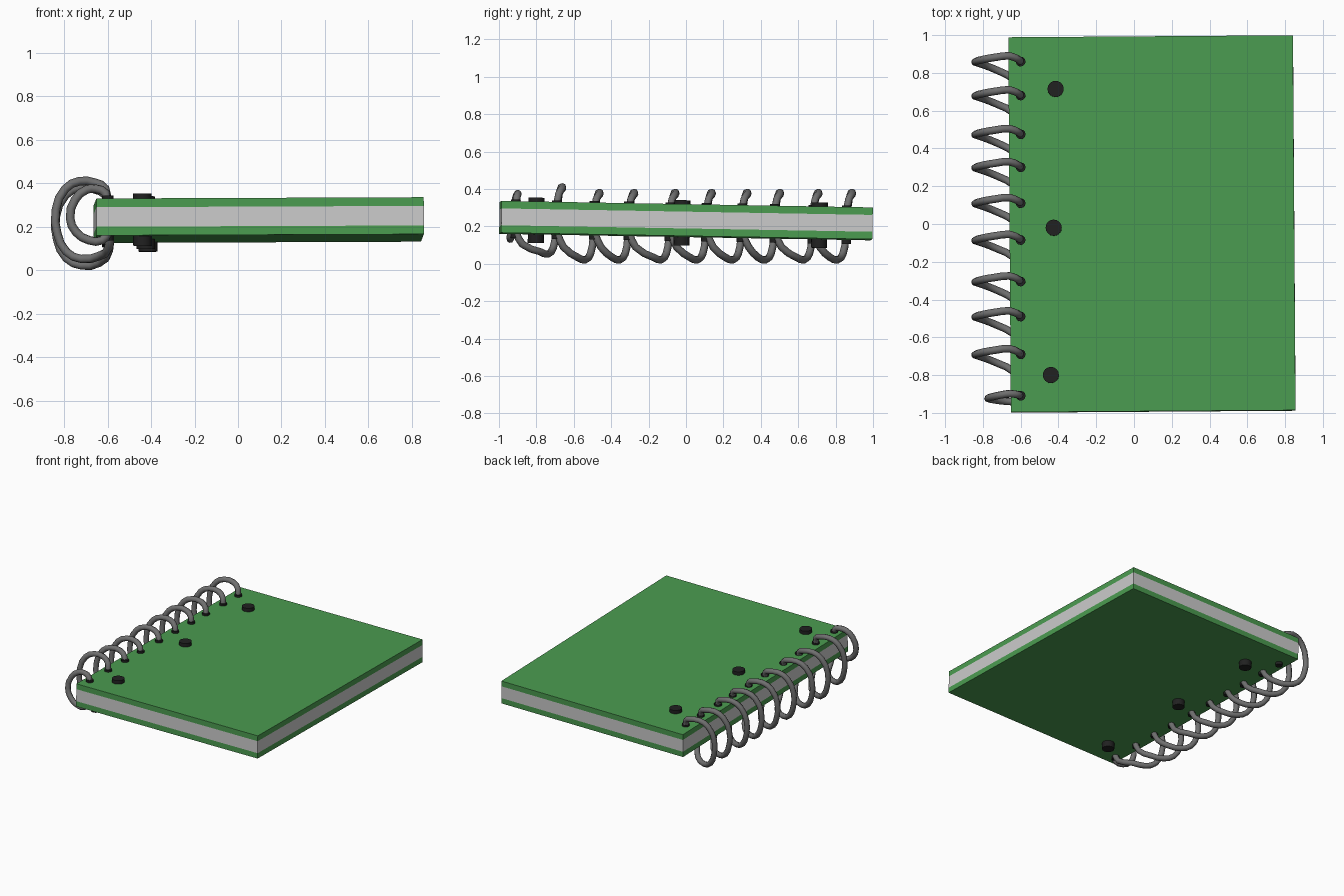
import bpy
import math
from mathutils import Matrix, Vector, Euler

if "Cube" in bpy.data.objects:
    bpy.data.objects.remove(bpy.data.objects["Cube"])


def material(name, rgb):
    m = bpy.data.materials.new(name)
    m.diffuse_color = (*rgb, 1)
    m.use_nodes = True
    m.node_tree.nodes["Principled BSDF"].inputs["Base Color"].default_value = m.diffuse_color
    return m


green = material("green_cover", (0.07, 0.33, 0.08))
black = material("black", (0.015, 0.015, 0.015))
steel = material("dark_steel", (0.16, 0.16, 0.16))

# Slightly tilted frame shared by the book parts
book = Matrix.Translation((0.095, 0, 0.231)) @ Euler((-0.0175, -0.004, 0.007)).to_matrix().to_4x4()
W, L, T, COVER = 1.507, 1.985, 0.17, 0.04


def slab(name, z, thickness, mat=None):
    bpy.ops.mesh.primitive_cube_add(size=1)
    ob = bpy.context.object
    ob.name = name
    ob.data.transform(Matrix.Diagonal((W, L, thickness, 1)))
    ob.matrix_world = book @ Matrix.Translation((0, 0, z))
    if mat:
        ob.data.materials.append(mat)


def post(name, x, y, radius, above, below, sides):
    # Cylinder through the whole book, proud of both covers
    bpy.ops.mesh.primitive_cylinder_add(vertices=sides, radius=radius, depth=T + above + below)
    ob = bpy.context.object
    ob.name = name
    p = book.inverted() @ Vector((x, y, 0.31))
    ob.matrix_world = book @ Matrix.Translation((p.x, p.y, (above - below) / 2))
    ob.data.materials.append(black)
    bpy.ops.object.shade_smooth_by_angle(angle=math.radians(40))


def wire(name, points):
    cu = bpy.data.curves.new(name, 'CURVE')
    cu.dimensions = '3D'
    cu.bevel_depth = 0.02
    cu.bevel_resolution = 2
    cu.resolution_u = 2
    cu.use_fill_caps = True
    sp = cu.splines.new('BEZIER')
    sp.bezier_points.add(len(points) - 1)
    for bp, p in zip(sp.bezier_points, points):
        bp.co = p
        bp.handle_left_type = bp.handle_right_type = 'AUTO'
    cu.materials.append(steel)
    ob = bpy.data.objects.new(name, cu)
    bpy.context.collection.objects.link(ob)
    bpy.ops.object.select_all(action='DESELECT')
    ob.select_set(True)
    bpy.context.view_layer.objects.active = ob
    bpy.ops.object.convert(target='MESH')
    bpy.ops.object.shade_smooth_by_angle(angle=math.radians(60))


# Covers and page block
slab("pages", 0, T - 2 * COVER)
slab("top_cover", (T - COVER) / 2, COVER, green)
slab("bottom_cover", -(T - COVER) / 2, COVER, green)

# Binding pins
for i, (x, y) in enumerate([(-0.415, 0.715), (-0.425, -0.02), (-0.44, -0.80)]):
    post(f"binding_pin_{i + 1}", x, y, 0.043, 0.026, 0.046, 16)

# Spine holes, each with an eyelet
holes = [0.86, 0.68, 0.475, 0.30, 0.11, -0.085, -0.305, -0.49, -0.69, -0.91]
for i, y in enumerate(holes):
    post(f"eyelet_{i + 1}", -0.60, y, 0.026, 0.014, 0.022, 12)

# Spiral turns: out of one hole, round the spine, up into the next (x, y offset, z)
turn = [(-0.605, 0, 0.28), (-0.61, 0.01, 0.345), (-0.66, 0.03, 0.373), (-0.73, 0.023, 0.38),
        (-0.795, 0.012, 0.345), (-0.838, 0, 0.25), (-0.832, -0.006, 0.14),
        (-0.79, -0.02, 0.055), (-0.72, -0.048, 0.022), (-0.64, -0.09, 0.035)]
for i in range(len(holes) - 1):
    y, nxt = holes[i], holes[i + 1]
    lift = 0.03 if i == 8 else 0
    pts = [(px, y + dy, pz + lift) for px, dy, pz in turn]
    pts += [(-0.595, nxt + 0.035, 0.09 + lift * 0.5), (-0.59, nxt, 0.17)]
    wire(f"spiral_turn_{i + 1}", pts)

# Small closing turn at the front end
end = [(-0.605, 0, 0.29), (-0.61, 0.005, 0.355), (-0.655, 0.012, 0.375), (-0.70, 0.006, 0.37),
       (-0.75, -0.005, 0.325), (-0.773, -0.014, 0.24), (-0.745, -0.02, 0.175),
       (-0.685, -0.028, 0.138), (-0.625, -0.03, 0.138), (-0.60, -0.025, 0.17)]
wire("spiral_end_turn", [(px, holes[-1] + dy, pz) for px, dy, pz in end])
